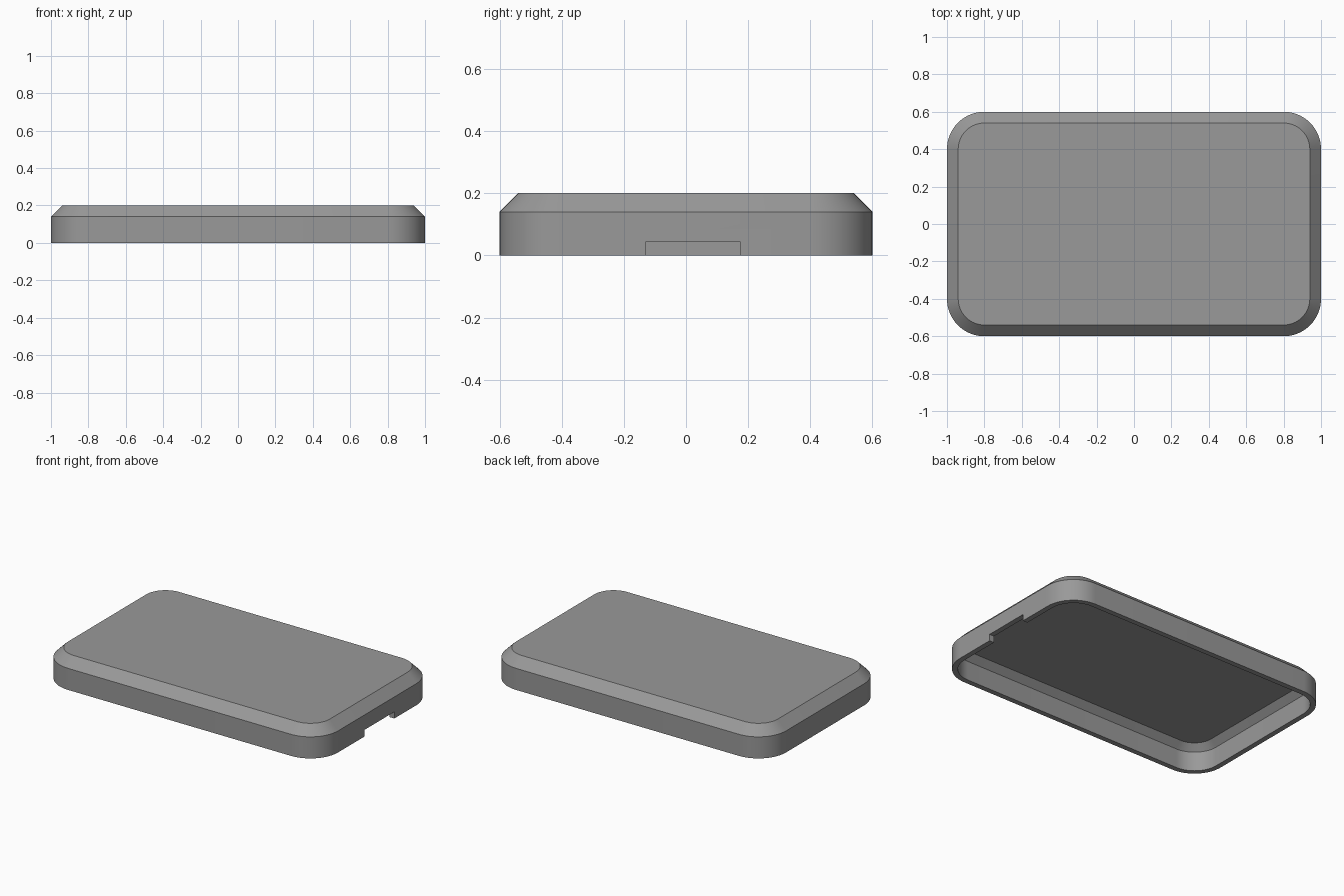
import bpy, bmesh, math

if "Cube" in bpy.data.objects:
    bpy.data.objects.remove(bpy.data.objects["Cube"])

HX, HY, R = 1.0, 0.6, 0.2      # half length, half width, corner radius
WALL, SEG = 0.034, 16          # shell thickness, segments per corner


def ring(bm, inset, z):
    """Rounded rectangle loop, shrunk by inset, at height z."""
    verts = []
    r = R - inset
    for i, (sx, sy) in enumerate([(1, 1), (-1, 1), (-1, -1), (1, -1)]):
        for k in range(SEG + 1):
            a = math.pi / 2 * (i + k / SEG)
            verts.append(bm.verts.new((sx * (HX - R) + r * math.cos(a),
                                       sy * (HY - R) + r * math.sin(a), z)))
    return verts


# Lid shell: inner roof, inner bevel, inner wall, rim, outer wall, bevel, top
bm = bmesh.new()
k = WALL * (math.sqrt(2) - 1)
profile = [(0.06 + k, 0.2 - WALL), (WALL, 0.14 - k), (WALL, 0),
           (0, 0), (0, 0.14), (0.06, 0.2)]
rings = [ring(bm, d, z) for d, z in profile]
n = len(rings[0])
for a, b in zip(rings, rings[1:]):
    for i in range(n):
        j = (i + 1) % n
        bm.faces.new((a[i], a[j], b[j], b[i]))
bm.faces.new(rings[0])
bm.faces.new(rings[-1])
bmesh.ops.recalc_face_normals(bm, faces=bm.faces)
mesh = bpy.data.meshes.new("lid_shell")
bm.to_mesh(mesh)
bm.free()
lid = bpy.data.objects.new("lid_shell", mesh)
bpy.context.collection.objects.link(lid)

grey = bpy.data.materials.new("mid grey")
grey.diffuse_color = (0.32, 0.32, 0.32, 1)
grey.use_nodes = True
grey.node_tree.nodes["Principled BSDF"].inputs["Base Color"].default_value = grey.diffuse_color
mesh.materials.append(grey)

# Cable notch in the lower edge of the right wall
bpy.ops.mesh.primitive_cube_add(size=1, location=(1.0, 0.0225, 0))
cutter = bpy.context.object
cutter.name = "notch_cutter"
cutter.scale = (0.2, 0.305, 0.086)
cutter.hide_render = True
cutter.display_type = 'WIRE'
cutter.data.materials.append(grey)

cut = lid.modifiers.new("notch", 'BOOLEAN')
cut.operation = 'DIFFERENCE'
cut.solver = 'EXACT'
cut.object = cutter
bpy.ops.object.select_all(action='DESELECT')
lid.select_set(True)
bpy.context.view_layer.objects.active = lid
bpy.ops.object.modifier_apply(modifier=cut.name)
bpy.data.objects.remove(cutter, do_unlink=True)
bpy.ops.object.shade_smooth_by_angle(angle=math.radians(30))
